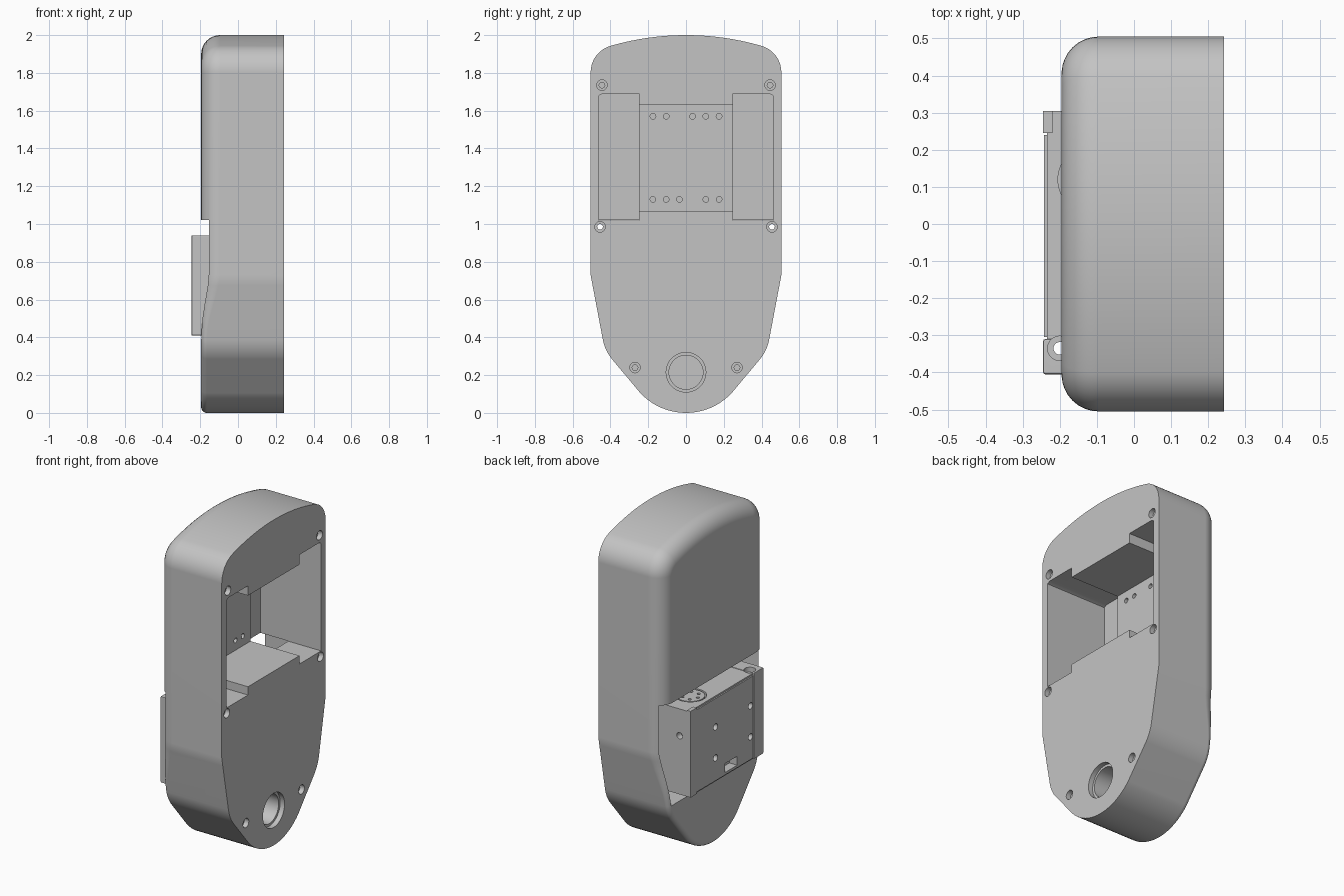
import bpy, bmesh, math
from mathutils import Vector, Matrix

cube = bpy.data.objects.get("Cube")
if cube:
    bpy.data.objects.remove(cube, do_unlink=True)

grey = bpy.data.materials.new("plain grey")
grey.use_nodes = True
grey.diffuse_color = (0.55, 0.55, 0.55, 1)
grey.node_tree.nodes["Principled BSDF"].inputs["Base Color"].default_value = (0.55, 0.55, 0.55, 1)


def make(name, bm):
    bmesh.ops.recalc_face_normals(bm, faces=bm.faces)
    mesh = bpy.data.meshes.new(name)
    bm.to_mesh(mesh)
    bm.free()
    mesh.materials.append(grey)
    ob = bpy.data.objects.new(name, mesh)
    bpy.context.collection.objects.link(ob)
    return ob


def add_prism(bm, pts, x0, x1):
    """Extrude a (y, z) outline along x."""
    rings = [[bm.verts.new((x, y, z)) for y, z in pts] for x in (x0, x1)]
    bm.faces.new(rings[0])
    bm.faces.new(rings[1][::-1])
    n = len(pts)
    for i in range(n):
        j = (i + 1) % n
        bm.faces.new((rings[0][i], rings[0][j], rings[1][j], rings[1][i]))


def add_box(bm, x0, x1, y0, y1, z0, z1):
    add_prism(bm, [(y0, z0), (y1, z0), (y1, z1), (y0, z1)], x0, x1)


def add_cyl(bm, axis, centre, r, length, sides=24):
    d = Vector([1.0 if a == axis else 0.0 for a in "xyz"])
    m = Matrix.Translation(centre) @ d.to_track_quat("Z", "Y").to_matrix().to_4x4()
    bmesh.ops.create_cone(bm, cap_ends=True, segments=sides, radius1=r,
                          radius2=r, depth=length, matrix=m)


def cut(target, bm):
    """Subtract a temporary cutter from the target."""
    cutter = make("cutter", bm)
    cutter.hide_render = True
    mod = target.modifiers.new("cut", "BOOLEAN")
    mod.operation, mod.solver, mod.object = "DIFFERENCE", "EXACT", cutter
    dg = bpy.context.evaluated_depsgraph_get()
    mesh = bpy.data.meshes.new_from_object(target.evaluated_get(dg))
    target.modifiers.clear()
    target.data = mesh
    bpy.data.objects.remove(cutter, do_unlink=True)


def smooth(ob):
    bpy.ops.object.select_all(action="DESELECT")
    ob.select_set(True)
    bpy.context.view_layer.objects.active = ob
    bpy.ops.object.shade_smooth_by_angle(angle=math.radians(30))
    ob.modifiers.new("even_shading", "WEIGHTED_NORMAL").keep_sharp = True


def arc(cy, cz, r, a0, a1, n):
    angles = [math.radians(a0 + (a1 - a0) * i / n) for i in range(n + 1)]
    return [(cy + r * math.cos(a), cz + r * math.sin(a)) for a in angles]


# Housing outline: rounded nose, tapered flanks, straight sides, domed top
half = arc(0, 0.331, 0.331, -90, -43, 10) + arc(0.217, 0.429, 0.227, -39, -11, 6)
y, z = half[-1]
half += [(y + (0.505 - y) * t / 6, z + (0.73 - z) * t / 6) for t in range(1, 7)]
half += arc(0.359, 1.803, 0.146, 0, 73.8, 8) + arc(0, 0.57, 1.43, 73.8, 90, 8)[1:]
outline = half + [(-y, z) for y, z in half[-2:0:-1]]
count = len(outline)

# Housing shell, edge rounding shrinks towards the nose
BACK, FACE = -0.195, 0.243
bm = bmesh.new()
rings = [[bm.verts.new((FACE, y, z)) for y, z in outline]]
for k in range(9):
    a = math.pi / 2 * k / 8
    ring = []
    for i, (y, z) in enumerate(outline):
        p, q = outline[i - 1], outline[(i + 1) % count]
        normal = Vector((q[1] - p[1], p[0] - q[0])).normalized()
        t = min(max((z - 0.39) / 0.36, 0), 1)
        r = 0.03 + 0.07 * t * t * (3 - 2 * t)
        inset = r * (1 - math.cos(a))
        ring.append(bm.verts.new((BACK + r * (1 - math.sin(a)),
                                  y - normal.x * inset, z - normal.y * inset)))
    rings.append(ring)
for a, b in zip(rings, rings[1:]):
    for i in range(count):
        j = (i + 1) % count
        bm.faces.new((a[i], a[j], b[j], b[i]))
bm.faces.new(rings[0])
bm.faces.new(rings[-1][::-1])
housing = make("housing", bm)

# Pocket for the drive box
bm = bmesh.new()
side = [(0.42, 0.39), (0.485, 0.73), (0.485, 1.02)]
add_prism(bm, side + [(-y, z) for y, z in side[::-1]], -0.4, 0.02)
cut(housing, bm)

# Equipment bay: shallower middle, deep side bays
bm = bmesh.new()
add_box(bm, -0.09, 0.4, -0.3, 0.3, 1.07, 1.63)
cut(housing, bm)
bm = bmesh.new()
for s in (-1, 1):
    add_prism(bm, [(s * 0.25, 1.019), (s * 0.46, 1.019), (s * 0.46, 1.68),
                   (s * 0.44, 1.69), (s * 0.25, 1.69)], -0.17, 0.4)
cut(housing, bm)

# Small holes in the bay floor
bm = bmesh.new()
for z, gap in ((1.57, -0.035), (1.13, 0.035)):
    for i in range(6):
        y = -0.175 + 0.07 * i
        if abs(y - gap) > 0.01:
            add_cyl(bm, "x", (-0.09, y, z), 0.015, 0.08, 16)
cut(housing, bm)

# Countersunk screw holes and the round nose socket
screws = [(s * y, z) for y, z in ((0.445, 1.735), (0.455, 0.985), (0.27, 0.24))
          for s in (-1, 1)]
for r, socket_r, depth in ((0.028, 0.105, 0.03), (0.015, 0.09, 0.26)):
    bm = bmesh.new()
    for y, z in screws:
        add_cyl(bm, "x", (FACE, y, z), r, depth * 2, 20)
    add_cyl(bm, "x", (FACE, 0, 0.215), socket_r, depth * 2, 48)
    cut(housing, bm)
smooth(housing)

# Drive box body with a rounded end
bm = bmesh.new()
add_box(bm, -0.235, 0.0, -0.375, 0.305, 0.41, 0.935)
drive_box = make("drive_box", bm)
bm = bmesh.new()
add_box(bm, -0.245, 0.0, -0.405, -0.31, 0.41, 0.94)
end_cap = make("drive_box_end", bm)
bevel = end_cap.modifiers.new("soft_edges", "BEVEL")
bevel.width, bevel.segments = 0.006, 2
bm = bmesh.new()
add_box(bm, -0.245, -0.22, 0.245, 0.305, 0.41, 0.94)
make("drive_box_corner", bm)
bm = bmesh.new()
add_box(bm, -0.243, -0.234, -0.305, 0.24, 0.42, 0.925)
cover = make("cover_plate", bm)

# Cover screw holes and connector slot
for part in (drive_box, cover):
    bm = bmesh.new()
    for y in (0.06, -0.28):
        for z in (0.56, 0.75):
            add_cyl(bm, "x", (-0.24, y, z), 0.02, 0.08, 16)
    add_box(bm, -0.3, -0.19, -0.15, -0.03, 0.435, 0.49)
    cut(part, bm)

# Side hole and rotor recess in the box
bm = bmesh.new()
add_cyl(bm, "y", (-0.17, 0.305, 0.77), 0.02, 0.08, 16)
add_cyl(bm, "z", (-0.115, 0.12, 0.935), 0.09, 0.06, 40)
cut(drive_box, bm)

# Vertical pivot hole through the end cap, with a counterbore
for part in (end_cap, drive_box):
    for r, depth in ((0.033, 0.06), (0.017, 1.2)):
        bm = bmesh.new()
        add_cyl(bm, "z", (-0.2, -0.335, 0.94), r, depth, 20)
        cut(part, bm)

# Rotor disc with small holes
bm = bmesh.new()
add_cyl(bm, "z", (-0.115, 0.12, 0.915), 0.08, 0.036, 40)
rotor = make("rotor_disc", bm)
bm = bmesh.new()
for i in range(6):
    a = math.radians(60 * i)
    add_cyl(bm, "z", (-0.115 + 0.05 * math.cos(a), 0.12 + 0.05 * math.sin(a), 0.935),
            0.01, 0.03, 12)
cut(rotor, bm)
for ob in (drive_box, end_cap, cover, rotor):
    smooth(ob)
